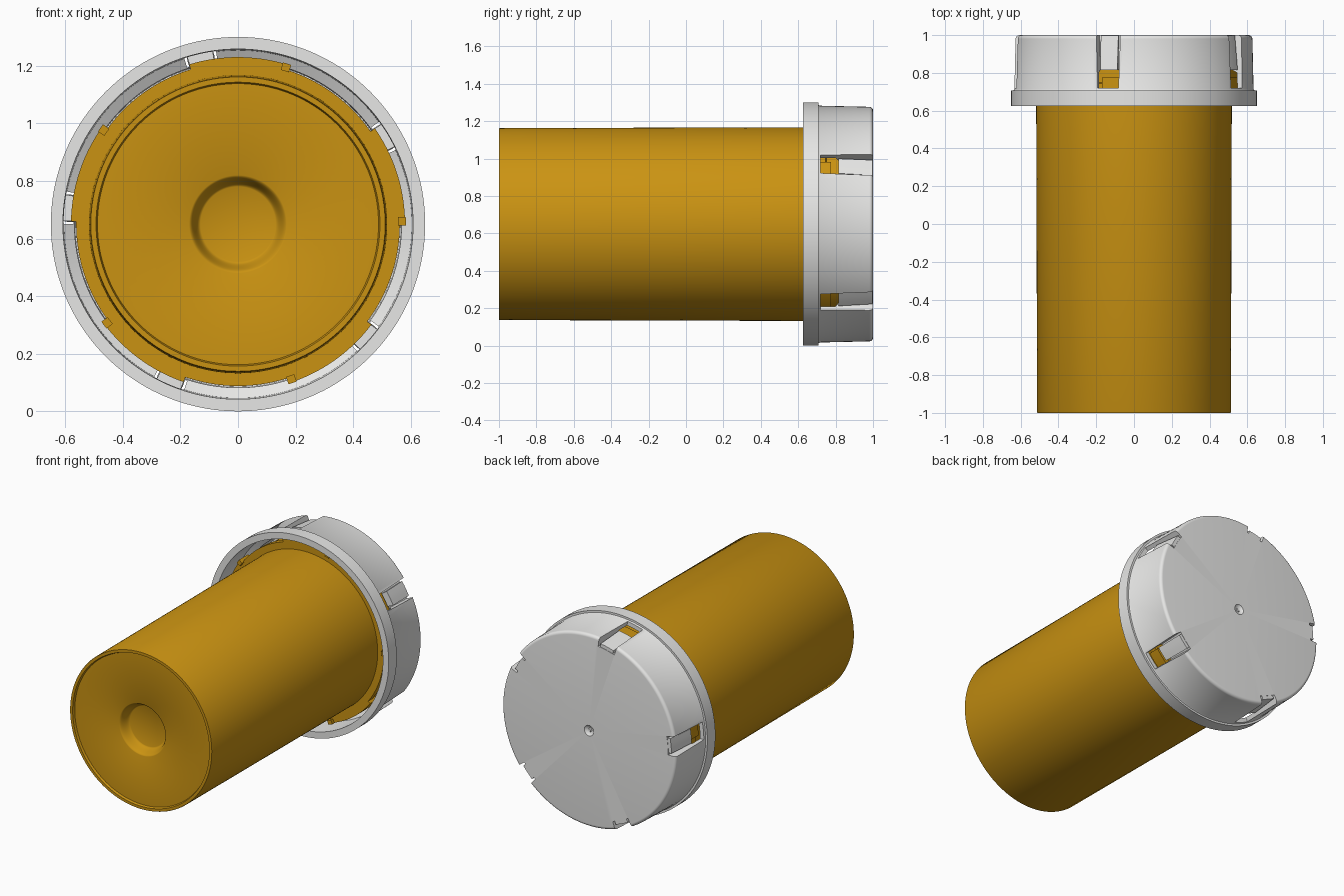
import bpy, bmesh, math

if "Cube" in bpy.data.objects:
    bpy.data.objects.remove(bpy.data.objects["Cube"])

CZ = 0.65          # height of the bottle axis, which runs along y
SLOTS = [30.6 + 72 * k for k in range(5)]


def material(name, rgb):
    m = bpy.data.materials.new(name)
    m.diffuse_color = (*rgb, 1)
    m.use_nodes = True
    m.node_tree.nodes["Principled BSDF"].inputs["Base Color"].default_value = m.diffuse_color
    return m


AMBER = material("amber plastic", (0.59, 0.29, 0.006))
WHITE = material("white plastic", (0.80, 0.80, 0.79))


def polar(r, deg, y):
    a = math.radians(deg)
    return (r * math.cos(a), y, CZ + r * math.sin(a))


def finish(bm, name, mat):
    bmesh.ops.remove_doubles(bm, verts=bm.verts, dist=1e-5)
    bmesh.ops.recalc_face_normals(bm, faces=bm.faces)
    me = bpy.data.meshes.new(name)
    bm.to_mesh(me)
    bm.free()
    me.materials.append(mat)
    ob = bpy.data.objects.new(name, me)
    bpy.context.collection.objects.link(ob)
    return ob


def smooth(ob):
    bpy.ops.object.select_all(action='DESELECT')
    ob.select_set(True)
    bpy.context.view_layer.objects.active = ob
    bpy.ops.object.shade_smooth_by_angle(angle=math.radians(30))


def lathe(name, profile, mat, n=144):
    """Revolve (radius, y) points; end points on the axis close the solid."""
    bm = bmesh.new()
    rings = []
    for r, y in profile:
        if r == 0:
            rings.append([bm.verts.new(polar(0, 0, y))] * n)
        else:
            rings.append([bm.verts.new(polar(r, 360 * i / n, y)) for i in range(n)])
    for a, b in zip(rings, rings[1:]):
        for i in range(n):
            j = (i + 1) % n
            bm.faces.new(list(dict.fromkeys((a[i], a[j], b[j], b[i]))))
    return finish(bm, name, mat)


def wedges(name, parts, mat):
    """Arc blocks: each is two sections (y, r_in, r_out, a_start, a_end)."""
    bm = bmesh.new()
    for lo, hi in parts:
        n = max(2, round((lo[4] - lo[3]) / 2.5))
        rows = []
        for i in range(n + 1):
            row = []
            for (y, r0, r1, a0, a1), order in ((lo, (0, 1)), (hi, (1, 0))):
                ang = a0 + (a1 - a0) * i / n
                row += [bm.verts.new(polar((r0, r1)[k], ang, y)) for k in order]
            rows.append(row)
        for p, q in zip(rows, rows[1:]):
            for k in range(4):
                m = (k + 1) % 4
                bm.faces.new((p[k], p[m], q[m], q[k]))
        bm.faces.new(rows[0])
        bm.faces.new(rows[-1])
    return finish(bm, name, mat)


# Bottle: dimpled base, recessed rim, slightly tapered wall, neck flange, hollow inside
dimple = [(0.13 + 0.04 * i / 8, -0.925 - 0.06 * (0.5 - 0.5 * math.cos(math.pi * i / 8)))
          for i in range(9)]
smooth(lathe("bottle", [(0, -0.925)] + dimple + [
    (0.488, -0.985), (0.493, -1.0), (0.511, -1.0), (0.513, -0.995), (0.518, 0.70),
    (0.562, 0.70), (0.562, 0.745), (0.55, 0.75), (0.55, 0.94), (0.50, 0.94),
    (0.478, 0.70), (0.475, -0.90), (0, -0.90)], AMBER))

# Locking lugs round the neck, each with a small stop at one end
lugs = []
for k in range(5):
    a = 72 * k
    lugs.append(((0.70, 0.545, 0.58, a, a + 35), (0.775, 0.545, 0.58, a, a + 35)))
    lugs.append(((0.68, 0.556, 0.583, a - 0.5, a + 2.5), (0.775, 0.556, 0.583, a - 0.5, a + 2.5)))
smooth(wedges("bottle_lugs", lugs, AMBER))

# Cap: flange, skirt with rounded edge, small moulding dimple at the centre
edge = [(0.607 + 0.020 * math.cos(math.radians(t)), 0.98 + 0.020 * math.sin(math.radians(t)))
        for t in range(0, 91, 15)]
cap = lathe("cap", [
    (0, 0.955), (0.565, 0.955), (0.568, 0.82), (0.604, 0.80), (0.608, 0.625),
    (0.65, 0.625), (0.65, 0.708), (0.637, 0.708), (0.633, 0.715)] + edge + [
    (0.034, 1.0), (0.026, 0.992), (0.012, 0.988), (0.008, 0.994), (0, 0.994)], WHITE)

# Five slots through the skirt, a little wider towards the top of the cap
cutter = wedges("slot_cutter", [
    ((0.72, 0.572, 0.70, s - 5.1, s + 5.1), (1.05, 0.572, 0.70, s - 6.1, s + 6.1))
    for s in SLOTS], WHITE)
cutter.hide_render = True
mod = cap.modifiers.new("slots", 'BOOLEAN')
mod.operation, mod.solver, mod.object = 'DIFFERENCE', 'EXACT', cutter
bpy.context.view_layer.objects.active = cap
bpy.ops.object.modifier_apply(modifier=mod.name)
bpy.data.objects.remove(cutter)
smooth(cap)

# Recessed spring tabs standing in the slots
smooth(wedges("cap_tabs", [
    ((0.815, 0.568, 0.612, s - 4.3, s + 4.3), (0.998, 0.56, 0.594, s - 4.6, s + 4.6))
    for s in SLOTS], WHITE))
